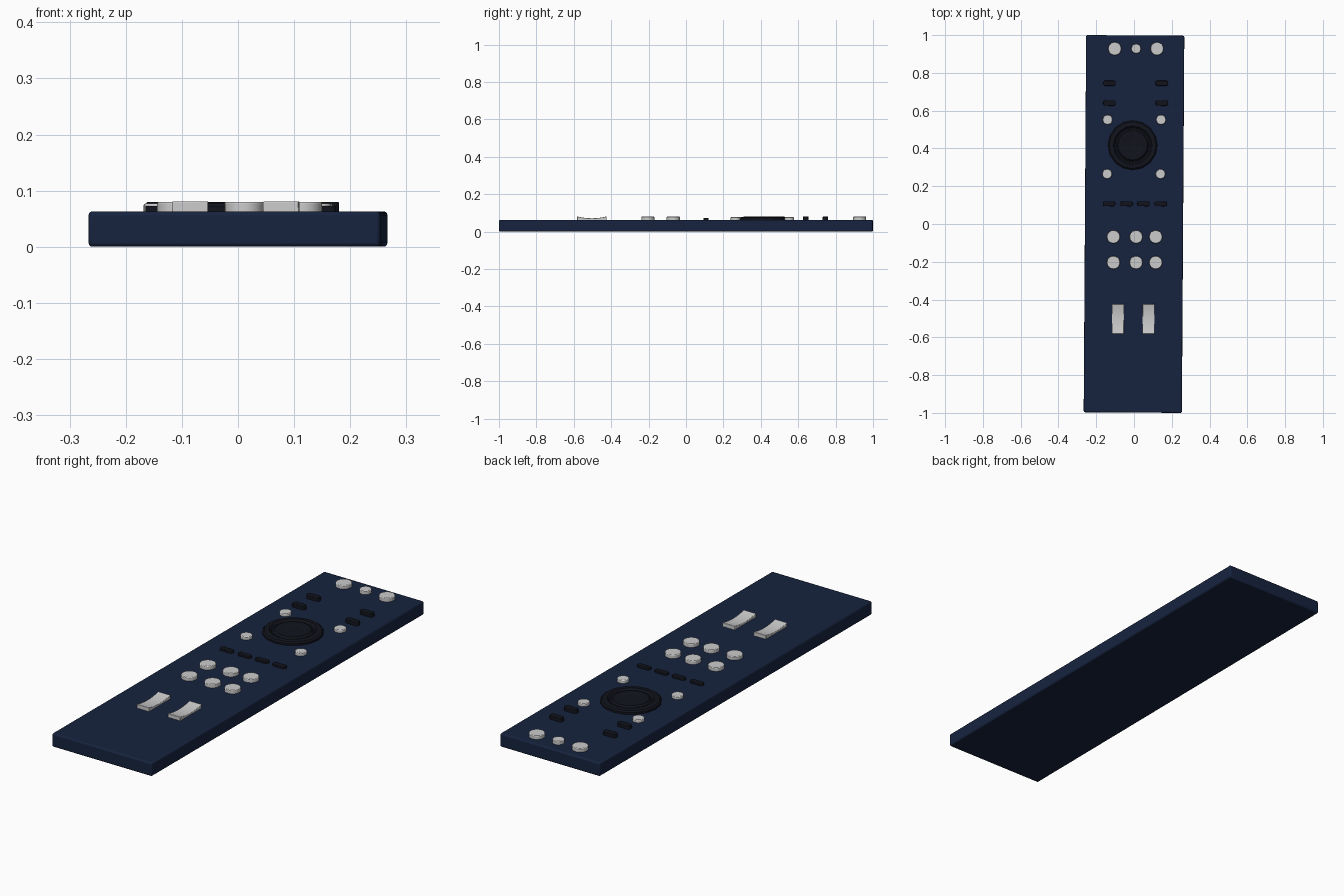
import bpy, bmesh, math
from mathutils import Matrix

if "Cube" in bpy.data.objects:
    bpy.data.objects.remove(bpy.data.objects["Cube"])

TILT = -0.0065   # the whole handset sits very slightly askew
TOP = 0.062      # top face of the body


def material(name, rgb):
    m = bpy.data.materials.new(name)
    m.diffuse_color = (*rgb, 1)
    m.use_nodes = True
    m.node_tree.nodes["Principled BSDF"].inputs["Base Color"].default_value = m.diffuse_color
    return m


navy = material("navy_plastic", (0.008, 0.017, 0.05))
black = material("black_rubber", (0.006, 0.007, 0.012))


def finish(bm, name, loc, mat=None, bevel=0.0, segs=2, smooth=True):
    bmesh.ops.recalc_face_normals(bm, faces=bm.faces)
    me = bpy.data.meshes.new(name)
    bm.to_mesh(me)
    bm.free()
    ob = bpy.data.objects.new(name, me)
    bpy.context.collection.objects.link(ob)
    ob.location = loc
    ob.rotation_euler.z = TILT
    if mat:
        me.materials.append(mat)
    if bevel:
        b = ob.modifiers.new("edge", 'BEVEL')
        b.width, b.segments, b.limit_method = bevel, segs, 'ANGLE'
        b.angle_limit = math.radians(40)
    if smooth:
        bpy.ops.object.select_all(action='DESELECT')
        ob.select_set(True)
        bpy.context.view_layer.objects.active = ob
        bpy.ops.object.shade_smooth_by_angle(angle=math.radians(35))
    return ob


def prism(pts, z0, z1):
    # extrude a closed outline upwards
    bm = bmesh.new()
    f = bm.faces.new([bm.verts.new((x, y, z0)) for x, y in pts])
    up = bmesh.ops.extrude_face_region(bm, geom=[f])
    for v in up["geom"]:
        if isinstance(v, bmesh.types.BMVert):
            v.co.z = z1
    if not f.is_valid or len(bm.faces) < len(pts) + 2:
        bm.faces.new([v for v in bm.verts if abs(v.co.z - z0) < 1e-6][:len(pts)])
    return bm


def round_button(name, x, y, r, top):
    pts = [(r * math.cos(a * math.tau / 24), r * math.sin(a * math.tau / 24)) for a in range(24)]
    finish(prism(pts, TOP - 0.01, top), name, (x, y, 0), None, 0.003)


def dash_button(name, x, y, w, h, top):
    # outline with rounded corners
    c, pts = 0.01, []
    for k, (sx, sy) in enumerate([(1, 1), (-1, 1), (-1, -1), (1, -1)]):
        for j in range(4):
            a = (k + j / 3) * math.pi / 2
            pts.append((sx * (w / 2 - c) + c * math.cos(a), sy * (h / 2 - c) + c * math.sin(a)))
    finish(prism(pts, TOP - 0.01, top), name, (x, y, 0), black, 0.002)


# body slab
bm = bmesh.new()
bmesh.ops.create_cube(bm, size=1, matrix=Matrix.Diagonal((0.52, 1.9966, 0.063, 1)))
finish(bm, "body", (0, 0, 0.0315), navy, 0.007, 3)

# navigation dial, lathed with a groove
profile = [(0.131, 0.052), (0.131, 0.072), (0.124, 0.078), (0.102, 0.08), (0.094, 0.072),
           (0.086, 0.072), (0.078, 0.08), (0.055, 0.08), (0.045, 0.078)]
N = 16
bm = bmesh.new()
rings = [[bm.verts.new((r * math.cos(i * math.tau / N), r * math.sin(i * math.tau / N), z))
          for i in range(N)] for r, z in profile]
for lo, hi in zip(rings, rings[1:]):
    for i in range(N):
        j = (i + 1) % N
        bm.faces.new((lo[i], lo[j], hi[j], hi[i]))
bm.faces.new(rings[0])
bm.faces.new(rings[-1])
finish(bm, "navigation_dial", (-0.007, 0.417, 0), black, smooth=False)

# top row
for i, (x, r) in enumerate([(-0.102, 0.035), (0.011, 0.026), (0.122, 0.035)]):
    round_button(f"top_button_{i}", x, 0.928, r, 0.08)

# small buttons around the dial
for i, (x, y) in enumerate([(-0.14, 0.552), (0.143, 0.552), (-0.142, 0.265), (0.14, 0.265)]):
    round_button(f"corner_button_{i}", x, y, 0.026, 0.077)

# six button pad
for j, y in enumerate((-0.068, -0.204)):
    for i, x in enumerate((-0.109, 0.011, 0.115)):
        round_button(f"pad_button_{j}_{i}", x, y, 0.035, 0.08)

# black dashes above and below the dial
for j, y in enumerate((0.745, 0.64)):
    for i, x in enumerate((-0.13, 0.147)):
        dash_button(f"side_dash_{j}_{i}", x, y, 0.066, 0.028, 0.08)
for i, x in enumerate((-0.132, -0.039, 0.05, 0.142)):
    dash_button(f"row_dash_{i}", x, 0.107, 0.066, 0.026, 0.073)

# rocker keys with a dished top
for n, x in enumerate((-0.085, 0.077)):
    bm = bmesh.new()
    S, hl, w = 8, 0.079, 0.032
    side = [(-hl, 0.052), (hl, 0.052)]
    side += [(hl - 2 * hl * k / S, 0.071 + 0.01 * (1 - 2 * k / S) ** 2) for k in range(S + 1)]
    left = [bm.verts.new((-w, y, z)) for y, z in side]
    right = [bm.verts.new((w, y, z)) for y, z in side]
    bm.faces.new(left)
    bm.faces.new(right)
    for i in range(len(side)):
        j = (i + 1) % len(side)
        bm.faces.new((left[i], left[j], right[j], right[i]))
    finish(bm, f"rocker_key_{n}", (x, -0.503, 0), None, 0.002)
